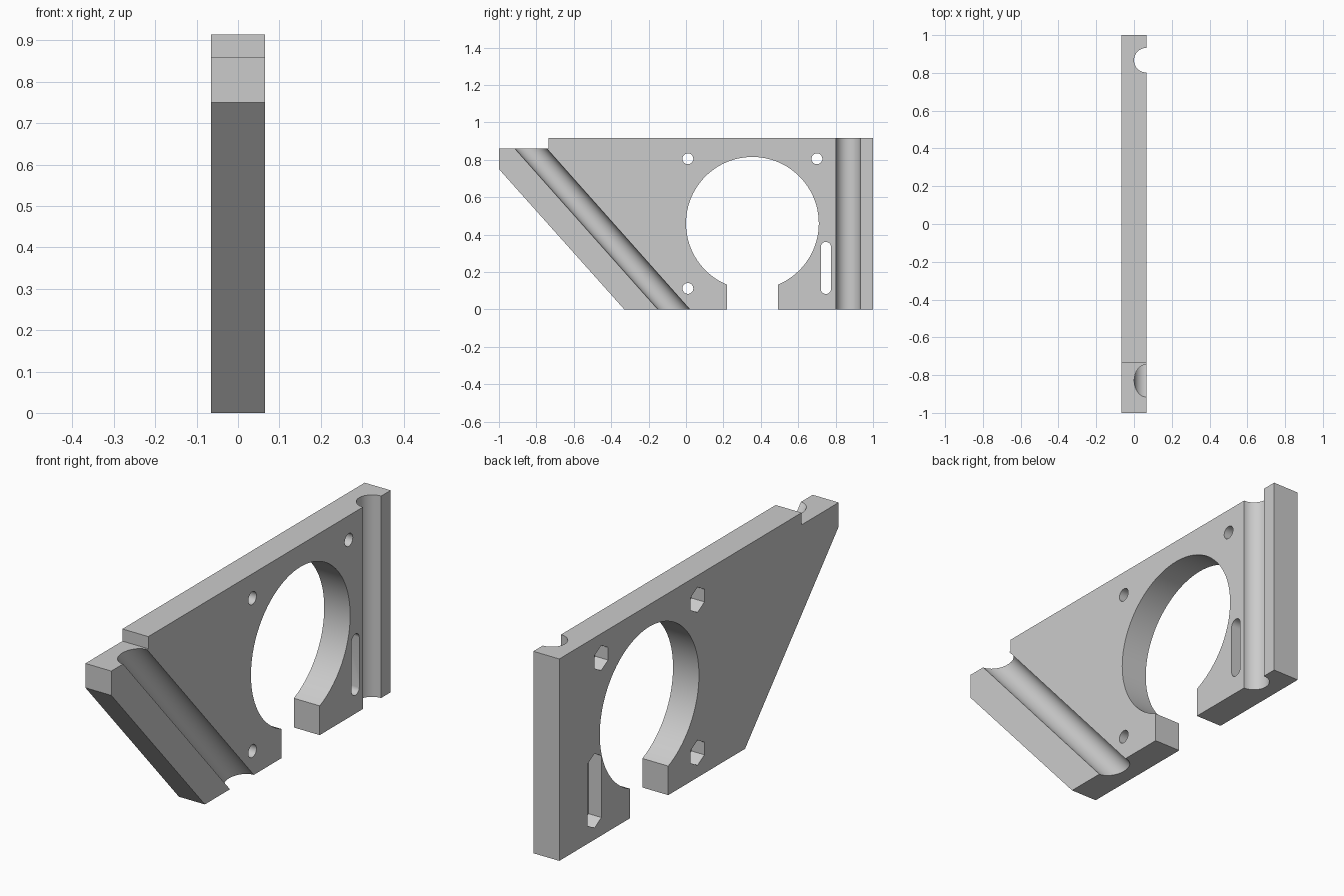
import bpy, bmesh
from math import sin, cos, pi, radians
from mathutils import Vector

if "Cube" in bpy.data.objects:
    bpy.data.objects.remove(bpy.data.objects["Cube"])

HALF = 0.065          # half the plate thickness
THROUGH = (-0.2, 0.2)  # cut range that passes right through
POCKET = (-0.2, 0.0)   # cut range for the nut pockets


def link(name, bm):
    bmesh.ops.recalc_face_normals(bm, faces=bm.faces)
    mesh = bpy.data.meshes.new(name)
    bm.to_mesh(mesh)
    bm.free()
    obj = bpy.data.objects.new(name, mesh)
    bpy.context.collection.objects.link(obj)
    return obj


def prism(name, outline, span):
    """Extrude a (y, z) outline along x."""
    bm = bmesh.new()
    face = bm.faces.new([bm.verts.new((span[0], y, z)) for y, z in outline])
    new = bmesh.ops.extrude_face_region(bm, geom=[face])["geom"]
    verts = [v for v in new if isinstance(v, bmesh.types.BMVert)]
    bmesh.ops.translate(bm, verts=verts, vec=(span[1] - span[0], 0, 0))
    return link(name, bm)


def ring(y, z, r, n, stretch=0):
    """Regular polygon with a point at the top, optionally stretched in z."""
    pts = []
    for i in range(n + 1 if stretch else n):
        a = pi / 2 + 2 * pi * i / n
        pts.append((y + r * cos(a), z + r * sin(a)))
    if stretch:
        pts = [(py, pz + (stretch if pz > z + 1e-6 else 0)) for py, pz in pts[:n]]
    return pts


def slot(y, z0, z1, r, n):
    """Long hole: lower half ring at z0, upper half ring at z1."""
    return [(py, pz if pz < z0 else pz + z1 - z0) for py, pz in ring(y, z0, r, n)]


def rod(name, start, end, r):
    """Round cutter lying on the grooved face, between two (y, z) points."""
    a, b = Vector((HALF, *start)), Vector((HALF, *end))
    d = b - a
    bm = bmesh.new()
    bmesh.ops.create_cone(bm, cap_ends=True, segments=64, radius1=r, radius2=r, depth=d.length)
    bmesh.ops.rotate(bm, verts=bm.verts, matrix=d.to_track_quat("Z", "X").to_matrix())
    bmesh.ops.translate(bm, verts=bm.verts, vec=(a + b) / 2)
    return link(name, bm)


# Plate outline with sloping front edge and small step
plate = prism("mounting_plate", [
    (-1, 0.75), (-0.33, 0), (1, 0), (1, 0.915),
    (-0.735, 0.915), (-0.735, 0.86), (-1, 0.86)], (-HALF, HALF))

# Large round opening and the gap below it
cutters = [
    prism("opening_cutter", ring(0.355, 0.46, 0.355, 96), THROUGH),
    prism("gap_cutter", [(0.22, -0.1), (0.492, -0.1), (0.492, 0.3), (0.22, 0.3)], THROUGH),
]

# Screw holes with hexagonal nut pockets on the back of the plate
for y, z in [(0.01, 0.805), (0.70, 0.805), (0.01, 0.112)]:
    cutters.append(prism("screw_cutter", ring(y, z, 0.029, 32), THROUGH))
    cutters.append(prism("nut_cutter", ring(y, z, 0.057, 6), POCKET))

# Adjustment slot with its long nut pocket
cutters.append(prism("slot_cutter", slot(0.748, 0.11, 0.333, 0.0275, 34), THROUGH))
cutters.append(prism("slot_nut_cutter", slot(0.748, 0.11, 0.333, 0.057, 6), POCKET))

# Half-round rod grooves, one upright and one sloping
cutters.append(rod("upright_groove_cutter", (0.867, -0.2), (0.867, 1.2), 0.065))
step = Vector((-0.765, 0.86))
foot = Vector((-0.065, 0))
cutters.append(rod("sloping_groove_cutter", foot - step * 0.3, foot + step * 1.3, 0.064))

# Cut everything out of the plate
bpy.ops.object.select_all(action="DESELECT")
bpy.context.view_layer.objects.active = plate
plate.select_set(True)
for cutter in cutters:
    mod = plate.modifiers.new("cut", "BOOLEAN")
    mod.operation = "DIFFERENCE"
    mod.solver = "EXACT"
    mod.object = cutter
    bpy.ops.object.modifier_apply(modifier=mod.name)
    bpy.data.objects.remove(cutter)

# Plain grey plastic
grey = bpy.data.materials.new("light_grey")
grey.use_nodes = True
colour = (0.6, 0.6, 0.6, 1)
grey.diffuse_color = colour
grey.node_tree.nodes["Principled BSDF"].inputs["Base Color"].default_value = colour
plate.data.materials.clear()
plate.data.materials.append(grey)
for poly in plate.data.polygons:
    poly.material_index = 0

bpy.ops.object.shade_smooth_by_angle(angle=radians(30))
